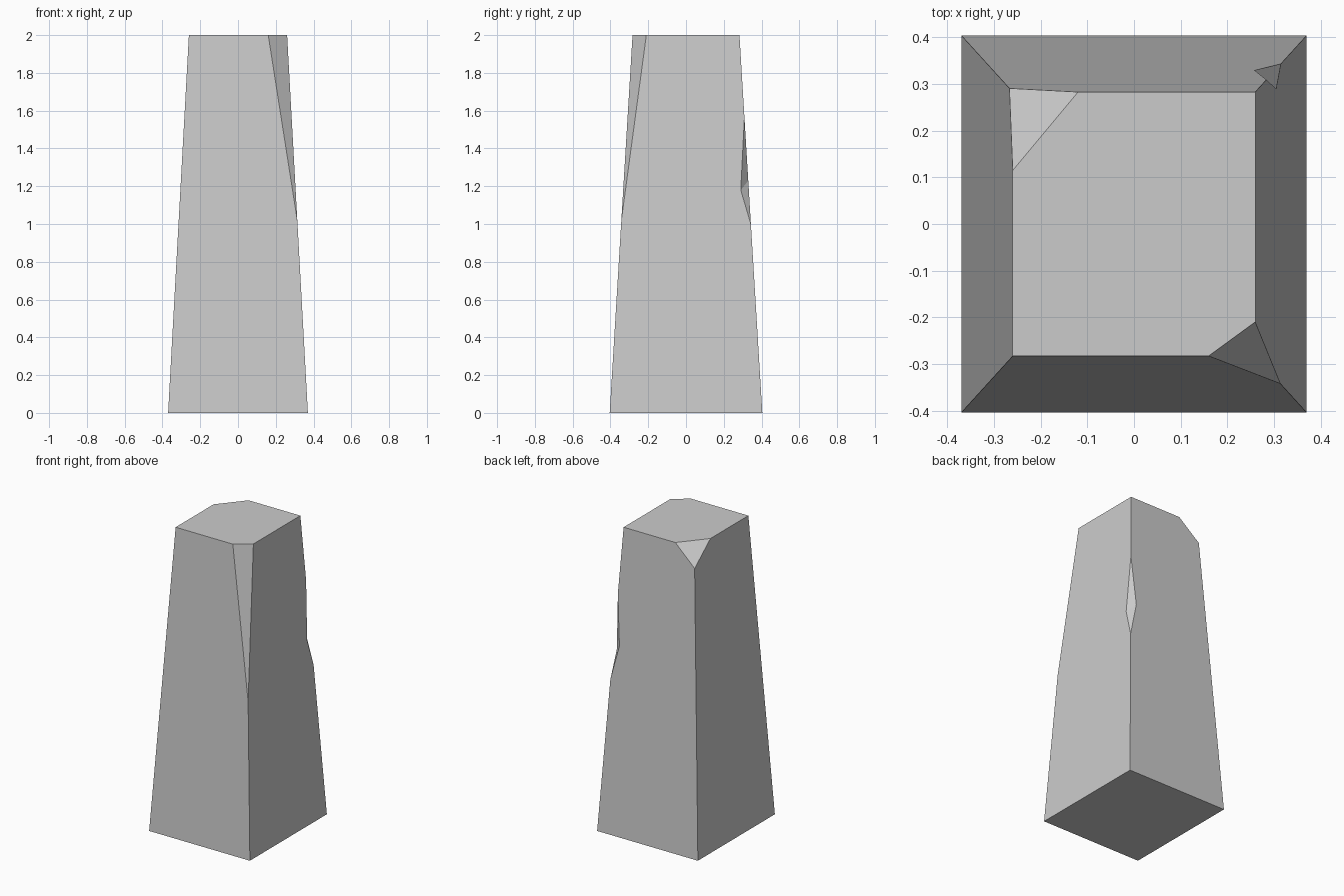
import bpy, bmesh
from mathutils import Vector

old = bpy.data.objects.get("Cube")
if old:
    bpy.data.objects.remove(old)

# Stone material
stone = bpy.data.materials.new("grey_stone")
stone.use_nodes = True
grey = (0.6, 0.6, 0.6, 1)
stone.diffuse_color = grey
stone.node_tree.nodes["Principled BSDF"].inputs["Base Color"].default_value = grey


def make_object(name, bm):
    mesh = bpy.data.meshes.new(name)
    bm.to_mesh(mesh)
    bm.free()
    mesh.materials.append(stone)
    obj = bpy.data.objects.new(name, mesh)
    bpy.context.collection.objects.link(obj)
    return obj


def chip_corner(bm, a, b, c):
    """Slice off the corner lying outside the plane through a, b and c."""
    a, b, c = Vector(a), Vector(b), Vector(c)
    normal = (b - a).cross(c - a).normalized()
    if normal.dot(a - Vector((0, 0, 1))) < 0:
        normal.negate()
    cut = bmesh.ops.bisect_plane(bm, geom=bm.verts[:] + bm.edges[:] + bm.faces[:],
                                 plane_co=a, plane_no=normal, clear_outer=True)
    edges = [e for e in cut["geom_cut"] if isinstance(e, bmesh.types.BMEdge)]
    bmesh.ops.contextual_create(bm, geom=edges)


# Tapered pillar
bm = bmesh.new()
bmesh.ops.create_cube(bm, size=2)
for v in bm.verts:
    sx, sy = (0.26, 0.283) if v.co.z > 0 else (0.37, 0.404)
    v.co = (v.co.x * sx, v.co.y * sy, v.co.z + 1)

# Long chip on the front corner, short chip on the opposite back corner
chip_corner(bm, (0.16, -0.283, 2), (0.26, -0.21, 2), (0.314, -0.342, 1.02))
chip_corner(bm, (-0.12, 0.283, 2), (-0.26, 0.115, 2), (-0.267, 0.291, 1.87))
bmesh.ops.recalc_face_normals(bm, faces=bm.faces)
pillar = make_object("stone_pillar", bm)

# Wedge that cuts the notch in the remaining back edge
top, bottom = Vector((0.284, 0.309, 1.57)), Vector((0.315, 0.343, 1.0))
side_a, side_b = Vector((0.258, 0.33, 1.23)), Vector((0.305, 0.29, 1.18))
middle = (side_a + side_b) / 2
bm = bmesh.new()
for end in (side_a * 2 - side_b, side_b * 2 - side_a):
    for offset in (Vector(), (top - middle) * 1.5, (bottom - middle) * 1.5):
        bm.verts.new(end + offset)
bmesh.ops.convex_hull(bm, input=bm.verts)
bmesh.ops.recalc_face_normals(bm, faces=bm.faces)
cutter = make_object("notch_cutter", bm)
cutter.hide_render = True

# Apply the notch and drop the cutter
notch = pillar.modifiers.new("edge_notch", 'BOOLEAN')
notch.operation = 'DIFFERENCE'
notch.solver = 'EXACT'
notch.object = cutter
bpy.context.view_layer.objects.active = pillar
pillar.select_set(True)
bpy.ops.object.modifier_apply(modifier=notch.name)
bpy.data.objects.remove(cutter)
